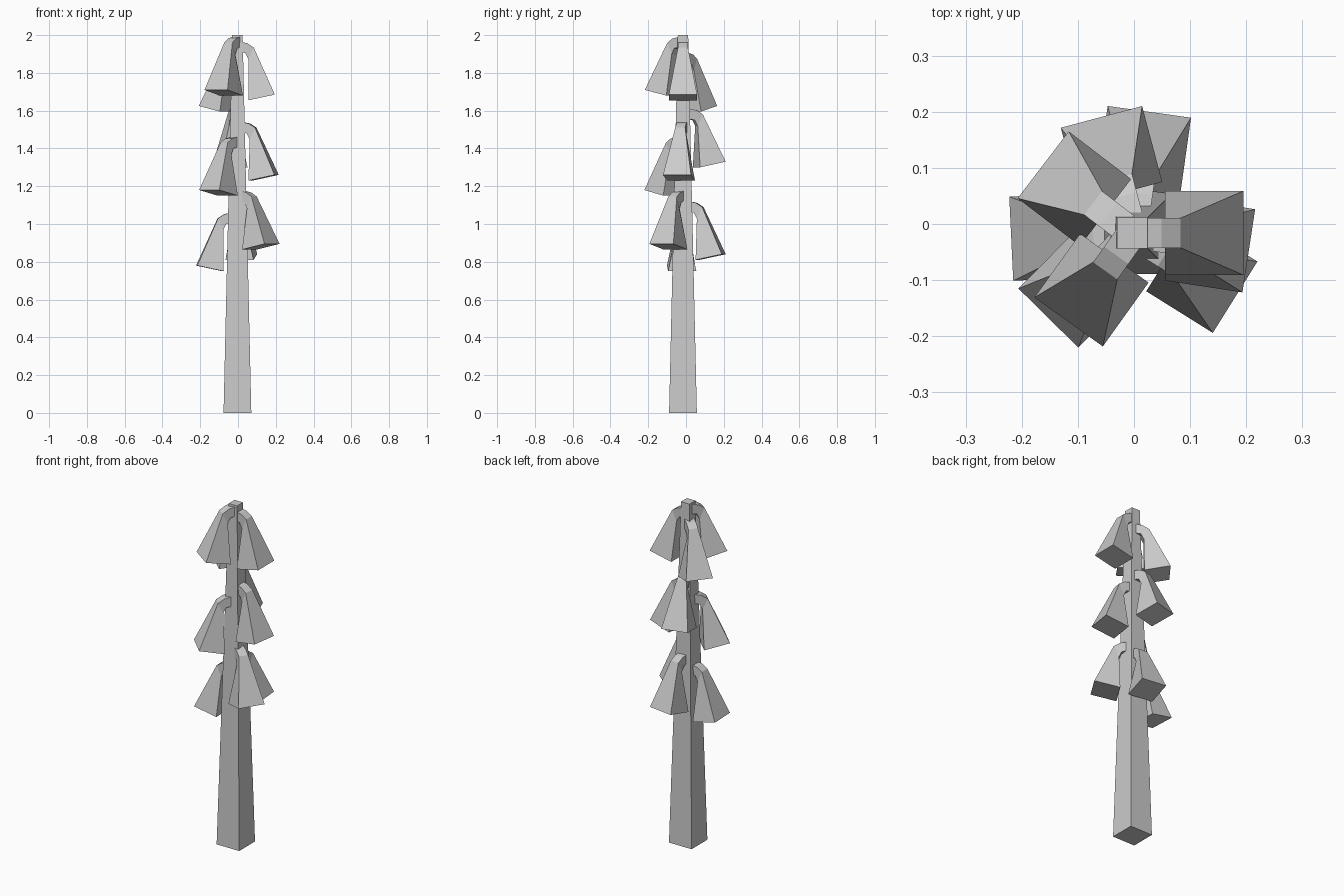
import bpy
from math import radians, cos, sin

if "Cube" in bpy.data.objects:
    bpy.data.objects.remove(bpy.data.objects["Cube"])

CX, CY = -0.003, -0.016   # stem axis


def make(name, verts, faces):
    mesh = bpy.data.meshes.new(name)
    mesh.from_pydata(verts, [], faces)
    obj = bpy.data.objects.new(name, mesh)
    bpy.context.collection.objects.link(obj)
    return obj


def loft(name, rings):
    """Skin four-sided rings and cap both ends."""
    verts = [v for ring in rings for v in ring]
    faces = [(3, 2, 1, 0)]
    for k in range(len(rings) - 1):
        a, b = 4 * k, 4 * k + 4
        faces += [(a + i, a + (i + 1) % 4, b + (i + 1) % 4, b + i) for i in range(4)]
    n = 4 * (len(rings) - 1)
    faces.append((n, n + 1, n + 2, n + 3))
    return make(name, verts, faces)


# Tapered square stem
loft("stem", [[(CX + sx * h, CY + sy * h, z)
               for sx, sy in ((-1, -1), (1, -1), (1, 1), (-1, 1))]
              for h, z in ((0.0735, 0), (0.0275, 2.0))])

# Bell sections: outer (r, z), inner (r, z), half width; z relative to outer lip
SECTIONS = [((0.015, 0.280), (0.015, 0.225), 0.0265),
            ((0.052, 0.272), (0.042, 0.220), 0.0265),
            ((0.086, 0.250), (0.058, 0.188), 0.0265),
            ((0.198, 0.000), (0.058, -0.030), 0.075)]


def bell(name, azimuth, z, shift):
    c, s = cos(radians(azimuth)), sin(radians(azimuth))
    rings = []
    for (ro, zo), (ri, zi), w in SECTIONS:
        pts = [(ro, -w, zo), (ri, -w, zi), (ri, w, zi), (ro, w, zo)]
        rings.append([(CX + (r + shift) * c - t * s, CY + (r + shift) * s + t * c, z + h)
                      for r, t, h in pts][::-1])
    loft(name, rings)


# Nine drooping bells: azimuth, outer lip height, radial shift
BELLS = [(234.4, 1.71, -0.003), (0, 1.685, 0), (142.6, 1.625, 0.002),
         (104.9, 1.33, 0.016), (-8.7, 1.26, 0.012), (225.4, 1.18, 0.015),
         (-32, 0.895, 0.018), (82, 0.84, 0.02), (182.7, 0.78, 0.018)]
for i, (az, z, shift) in enumerate(BELLS):
    bell(f"bell_{i + 1}", az, z, shift)
